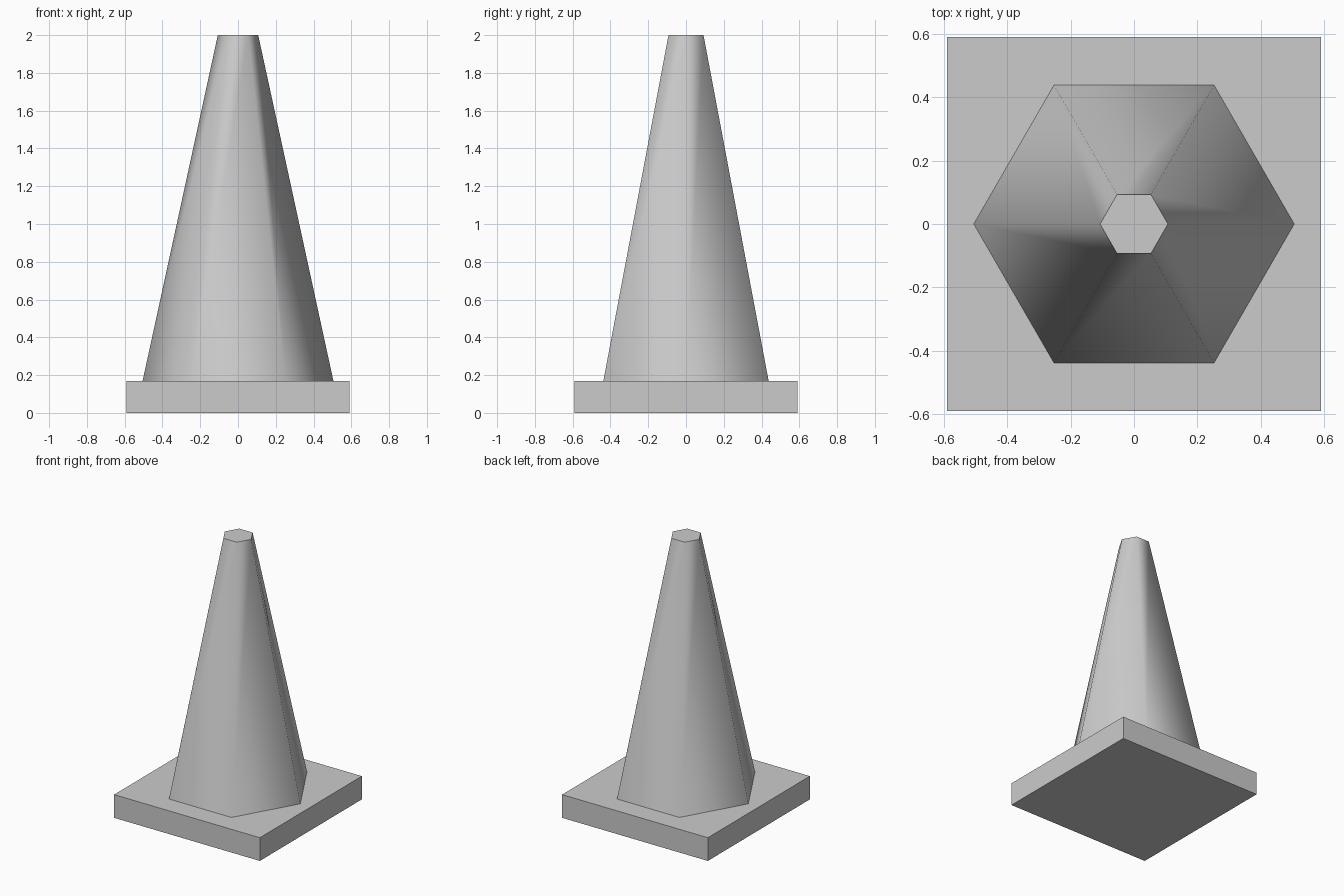
import bpy, bmesh
from math import cos, sin, tau

if "Cube" in bpy.data.objects:
    bpy.data.objects.remove(bpy.data.objects["Cube"])

BASE_HALF, BASE_TOP, HEIGHT = 0.59, 0.17, 2.0
SIDES, R_BOTTOM, R_TOP = 6, 0.505, 0.107


def make_object(name, bm):
    bmesh.ops.recalc_face_normals(bm, faces=bm.faces)
    mesh = bpy.data.meshes.new(name)
    bm.to_mesh(mesh)
    bm.free()
    obj = bpy.data.objects.new(name, mesh)
    bpy.context.collection.objects.link(obj)
    return obj


# Square base slab
bm = bmesh.new()
bmesh.ops.create_cube(bm, size=1)
bmesh.ops.scale(bm, vec=(2 * BASE_HALF, 2 * BASE_HALF, BASE_TOP), verts=bm.verts)
bmesh.ops.translate(bm, vec=(0, 0, BASE_TOP / 2), verts=bm.verts)
make_object("base_plate", bm)


# Six-sided tapered body with corners on the x axis, smooth sides and flat caps
def ring(bm, radius, z):
    return [bm.verts.new((radius * cos(tau * i / SIDES), radius * sin(tau * i / SIDES), z))
            for i in range(SIDES)]


bm = bmesh.new()
low, high = ring(bm, R_BOTTOM, BASE_TOP), ring(bm, R_TOP, HEIGHT)
for i in range(SIDES):
    j = (i + 1) % SIDES
    bm.faces.new((low[i], low[j], high[j], high[i])).smooth = True
for cap in (bm.faces.new(high), bm.faces.new(low[::-1])):
    cap.smooth = False
    for edge in cap.edges:
        edge.smooth = False
make_object("cone_body", bm)
